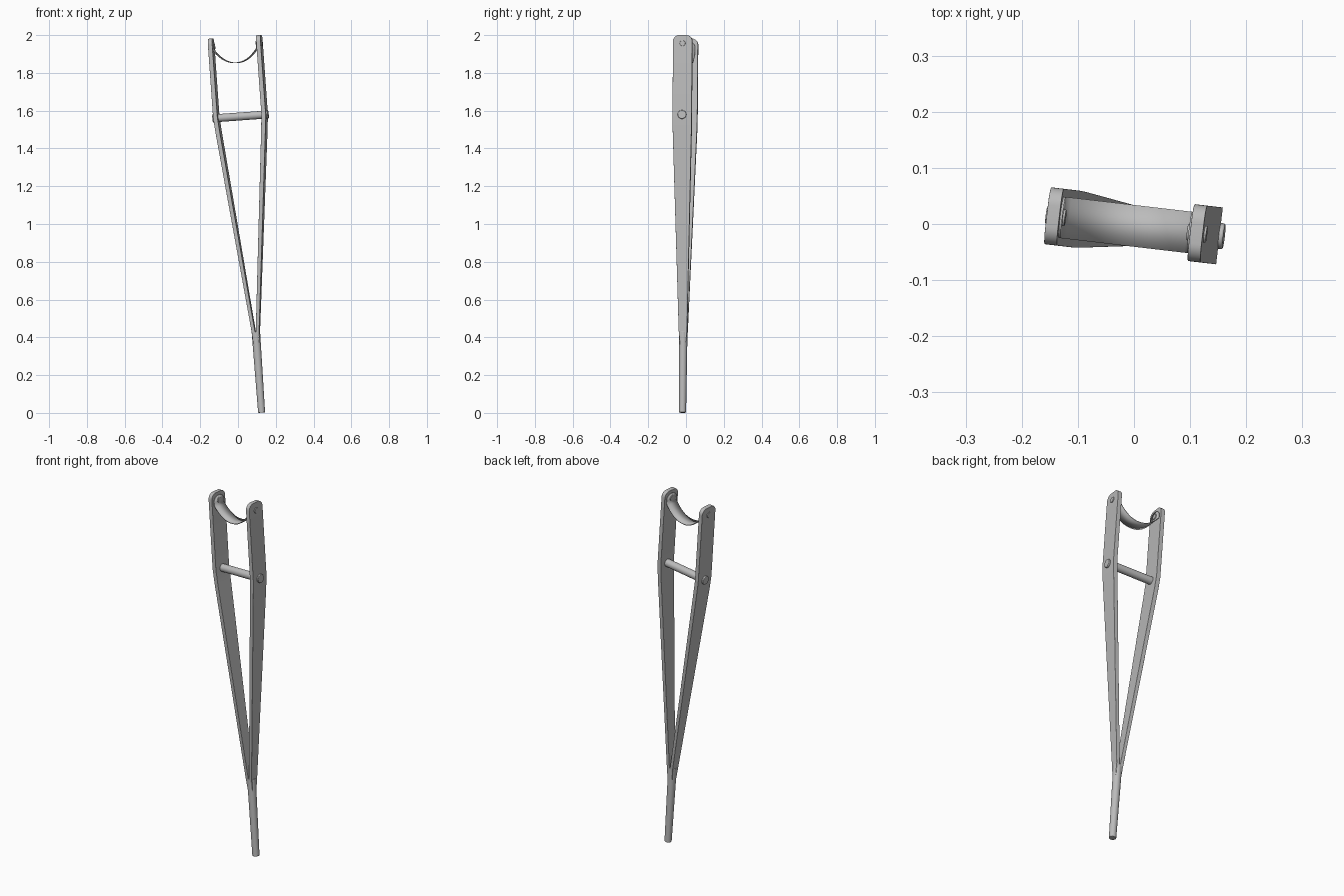
import bpy, bmesh
from math import sin, cos, pi, radians
from mathutils import Matrix

cube = bpy.data.objects.get("Cube")
if cube:
    bpy.data.objects.remove(cube)

# One grey finish for every part
grey = bpy.data.materials.new("grey")
grey.use_nodes = True
grey.diffuse_color = (0.5, 0.5, 0.5, 1)
grey.node_tree.nodes["Principled BSDF"].inputs["Base Color"].default_value = (0.5, 0.5, 0.5, 1)

# The whole crutch leans to its right and is turned slightly
LEAN = (Matrix.Translation((0.125, -0.018, 0.0015))
        @ Matrix.Rotation(radians(-6.7), 4, 'Z') @ Matrix.Rotation(radians(-4.1), 4, 'Y'))
TOP, BEND, FORK = 1.994, 1.555, 0.43
SPREAD, THICK = 0.129, 0.023


def finish(name, bm, bevel=0.0, angle=35):
    bmesh.ops.recalc_face_normals(bm, faces=bm.faces)
    mesh = bpy.data.meshes.new(name)
    bm.to_mesh(mesh)
    bm.free()
    mesh.materials.append(grey)
    obj = bpy.data.objects.new(name, mesh)
    bpy.context.collection.objects.link(obj)
    obj.matrix_world = LEAN
    bpy.ops.object.select_all(action='DESELECT')
    obj.select_set(True)
    bpy.context.view_layer.objects.active = obj
    bpy.ops.object.shade_smooth_by_angle(angle=radians(angle))
    if bevel:
        mod = obj.modifiers.new("soft edges", 'BEVEL')
        mod.width, mod.segments = bevel, 3
        mod.limit_method, mod.angle_limit = 'ANGLE', radians(40)
    return obj


def rod(name, radius, x0, x1, z, bevel=0.0):
    """Cylinder lying across the crutch."""
    bm = bmesh.new()
    place = Matrix.Translation(((x0 + x1) / 2, 0, z)) @ Matrix.Rotation(pi / 2, 4, 'Y')
    bmesh.ops.create_cone(bm, cap_ends=True, segments=32, radius1=radius,
                          radius2=radius, depth=abs(x1 - x0), matrix=place)
    return finish(name, bm, bevel)


def loft(bm, rings):
    """Skin four-cornered rings into a closed bar."""
    loops = [[bm.verts.new(p) for p in ring] for ring in rings]
    for a, b in zip(loops, loops[1:]):
        for i in range(4):
            j = (i + 1) % 4
            bm.faces.new((a[i], a[j], b[j], b[i]))
    bm.faces.new(loops[0])
    bm.faces.new(loops[-1])


def side_arm(name, side):
    """Flat bar: tapering from the fork, upright above the bend, rounded top."""
    stations = [(FORK - 0.07, 0.008, 0.014), (FORK, 0.011, 0.022),
                (BEND - 0.06, 0.122, 0.050), (BEND + 0.02, SPREAD, 0.051)]
    r = 0.032
    for k in range(9):
        a = pi / 2 * k / 8
        stations.append((TOP - r + r * sin(a), SPREAD, 0.051 - r + r * cos(a)))
    rings = []
    for z, x, w in stations:
        t = THICK / 2 if z > FORK else 0.009
        rings.append([(side * x + dx * t, dy * w, z)
                      for dx, dy in ((-1, -1), (1, -1), (1, 1), (-1, 1))])
    bm = bmesh.new()
    loft(bm, rings)
    return finish(name, bm, 0.004)


# Round lower shaft
bm = bmesh.new()
bmesh.ops.create_cone(bm, cap_ends=True, segments=32, radius1=0.0185, radius2=0.0225,
                      depth=FORK, matrix=Matrix.Translation((0, 0, FORK / 2)))
finish("lower_shaft", bm, 0.003)

# Arms with their bolts
for word, s in (("left", 1), ("right", -1)):
    side_arm(word + "_arm", s)
    outer, inner = s * (SPREAD + THICK / 2), s * (SPREAD - THICK / 2)
    rod(word + "_grip_bolt", 0.023, outer - s * 0.004, outer + s * 0.008, 1.572, 0.003)
    rod(word + "_strap_bolt", 0.015, outer - s * 0.004, outer + s * 0.004, 1.95, 0.002)
    rod(word + "_strap_rivet", 0.015, inner, inner - s * 0.008, 1.95, 0.002)

# Hand grip
rod("hand_grip", 0.021, -SPREAD, SPREAD, 1.572)

# Sagging strap with rounded end flaps
half, edge = 0.037, SPREAD - THICK / 2 - 0.002
path = [(edge * i / 14, 1.857 + 0.07 * abs(i / 14) ** 2.2, half) for i in range(-14, 15)]
flap = [(edge, 1.945 + 0.032 * sin(a), half * cos(a))
        for a in (pi / 2 * k / 8 for k in range(8))]
path = [(-x, z, w) for x, z, w in reversed(flap)] + path + flap
bm = bmesh.new()
rows = [(bm.verts.new((x, -w, z)), bm.verts.new((x, w, z))) for x, z, w in path]
for a, b in zip(rows, rows[1:]):
    bm.faces.new((a[0], b[0], b[1], a[1]))
strap = finish("arm_strap", bm, angle=60)
solid = strap.modifiers.new("thickness", 'SOLIDIFY')
solid.thickness, solid.offset = 0.004, 0
